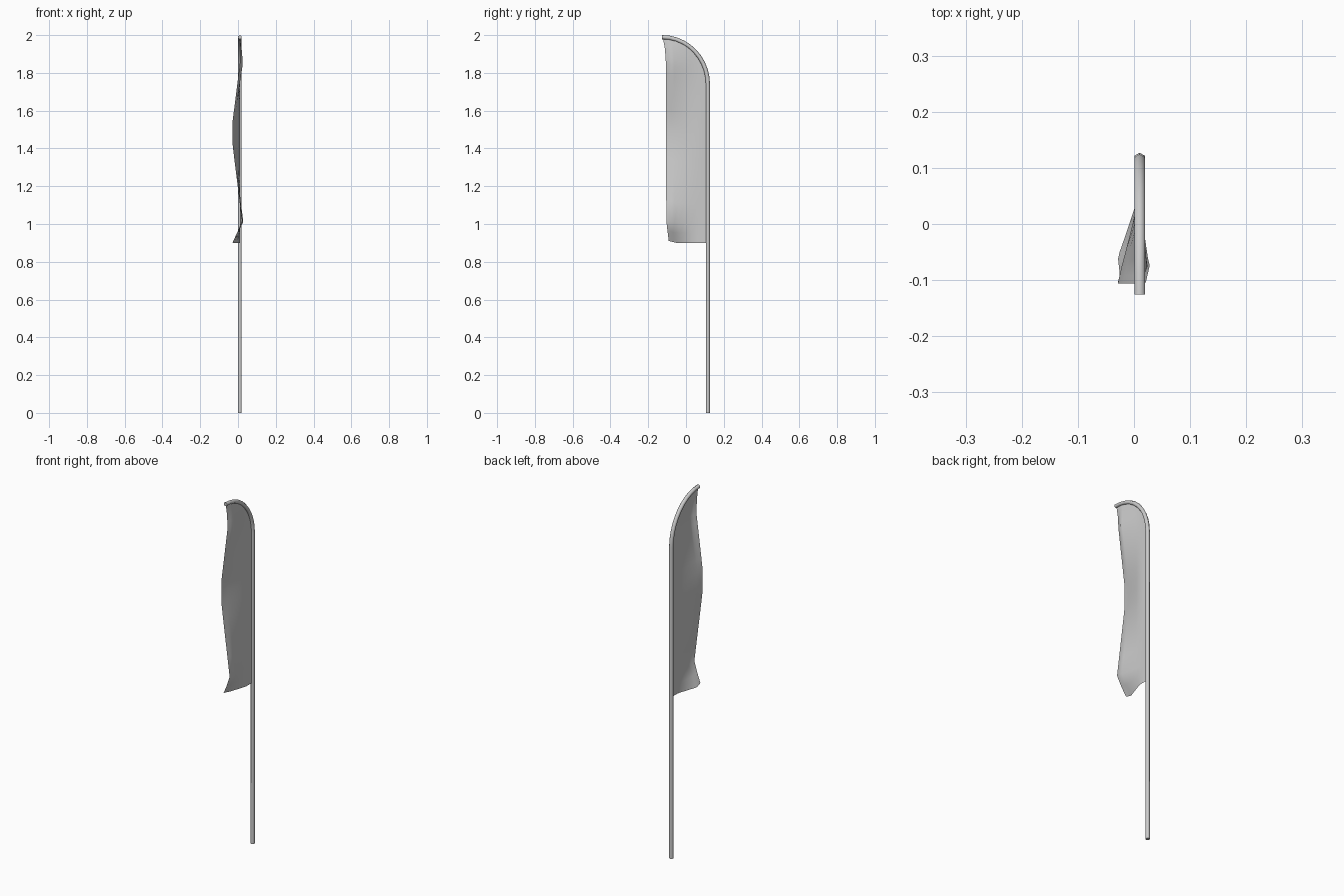
import bpy, bmesh, math
from mathutils import Vector

if "Cube" in bpy.data.objects:
    bpy.data.objects.remove(bpy.data.objects["Cube"])

CX, PY, R = 0.01, 0.116, 0.011          # pole x, pole y, pole radius
ARC_Y, ARC_Z, A, B = -0.126, 1.74, 0.242, 0.249


def finish(name, bm):
    me = bpy.data.meshes.new(name)
    bm.to_mesh(me)
    bm.free()
    ob = bpy.data.objects.new(name, me)
    bpy.context.collection.objects.link(ob)
    bpy.ops.object.select_all(action='DESELECT')
    ob.select_set(True)
    bpy.context.view_layer.objects.active = ob
    bpy.ops.object.shade_smooth_by_angle(angle=math.radians(65))
    return ob


def arc(t):
    return Vector((CX, ARC_Y + A * math.cos(t), ARC_Z + B * math.sin(t)))


# Pole: six-sided tube, straight then bent over at the top
steps = 10
path = [(Vector((CX, PY, 0)), Vector((0, 1, 0)))]
for i in range(steps + 1):
    t = math.pi / 2 * i / steps
    path.append((arc(t), Vector((0, B * math.cos(t), A * math.sin(t))).normalized()))
bm = bmesh.new()
rings = []
for p, n in path:
    rings.append([bm.verts.new(p + n * R * math.cos(k * math.pi / 3)
                               + Vector((-R * math.sin(k * math.pi / 3), 0, 0)))
                  for k in range(6)])
for a, b in zip(rings, rings[1:]):
    for k in range(6):
        bm.faces.new((a[k], a[(k + 1) % 6], b[(k + 1) % 6], b[k]))
bm.faces.new(rings[0][::-1])
bm.faces.new(rings[-1])
bmesh.ops.recalc_face_normals(bm, faces=bm.faces)
finish("pole", bm)

# Banner wave: height, free edge y, ridge x, free edge x
WAVE = [(0.90, -0.090, -0.030, -0.030),
        (1.01, -0.104, 0.028, 0.022),
        (1.42, -0.106, -0.022, -0.029),
        (1.54, -0.106, -0.022, -0.029),
        (1.85, -0.106, 0.026, 0.010),
        (1.93, -0.112, 0.019, 0.010),
        (1.985, -0.122, 0.010, 0.010)]


def wave(z):
    z = min(max(z, WAVE[0][0]), WAVE[-1][0])
    for a, b in zip(WAVE, WAVE[1:]):
        if z <= b[0]:
            f = (z - a[0]) / (b[0] - a[0])
            return [a[i] + f * (b[i] - a[i]) for i in (1, 2, 3)]


def cloth(t, v):
    y0 = 0.110
    y = y0 + t * (-0.106 - y0)
    top = ARC_Z + (B - 0.006) * math.sqrt(1 - min(1, abs((y - ARC_Y) / A)) ** 2)
    low = 0.90 + 0.01 * max(0, (t - 0.8) / 0.2)
    z = low + v * (top - low)
    edge_y, ridge, edge = wave(z)
    y = y0 + t * (edge_y - y0)
    if t < 0.86:
        g = max(0, (t - 0.25) / 0.61) ** 1.1
        x = CX + (ridge - CX) * g
    else:
        x = ridge + (edge - ridge) * (t - 0.86) / 0.14
    return x, y, z


# Banner: single sheet hung between the pole and its bent top
cols = [0, 0.12, 0.25, 0.4, 0.55, 0.7, 0.8, 0.86, 0.93, 1]
rows = [0, 0.05, 0.1, 0.2, 0.3, 0.4, 0.48, 0.54, 0.59, 0.65,
        0.71, 0.77, 0.82, 0.87, 0.91, 0.95, 0.98, 1]
bm = bmesh.new()
grid = [[bm.verts.new(cloth(t, v)) for t in cols] for v in rows]
for a, b in zip(grid, grid[1:]):
    for k in range(len(cols) - 1):
        bm.faces.new((a[k + 1], a[k], b[k], b[k + 1]))
finish("banner", bm)
